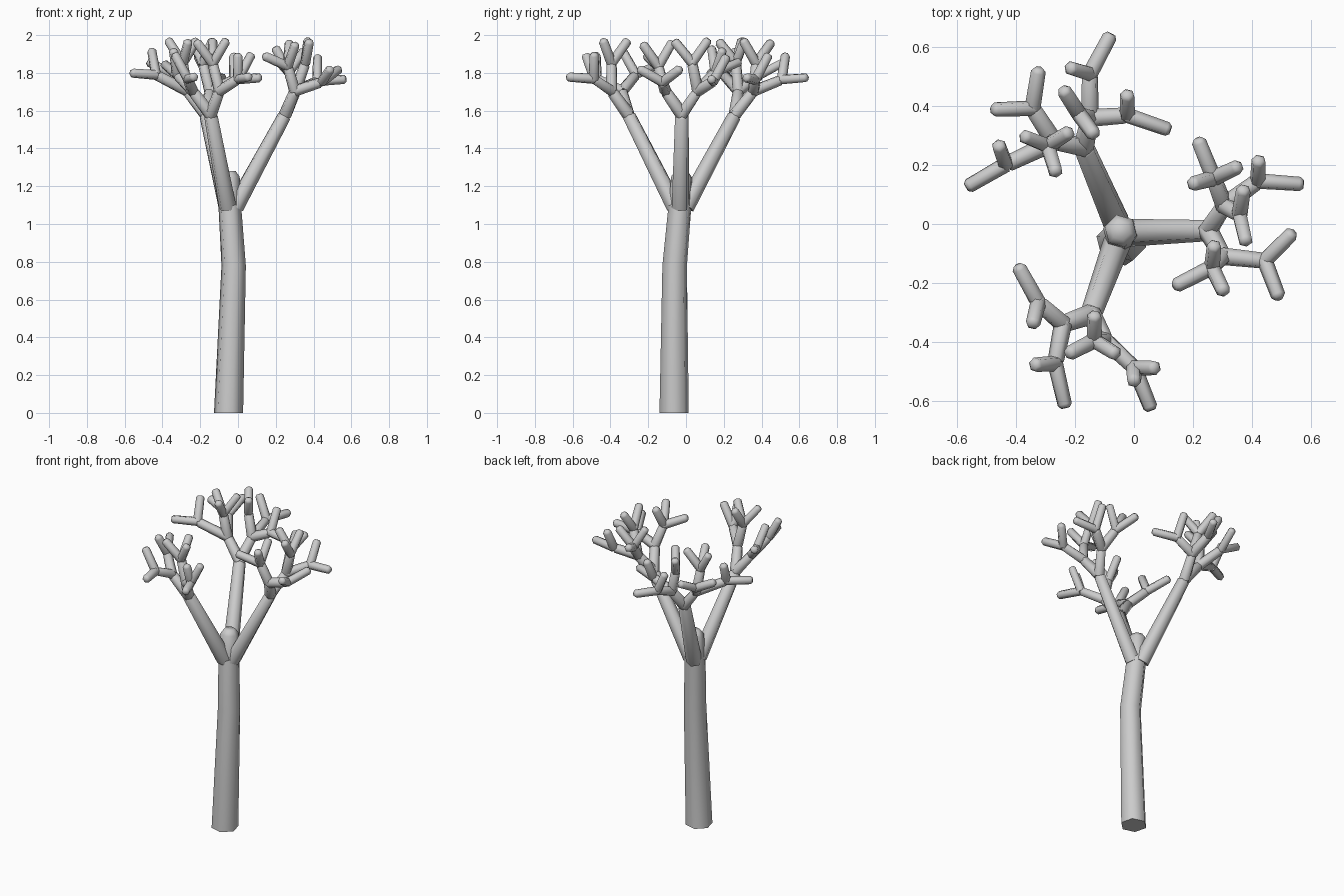
import bpy, bmesh, math
from mathutils import Vector

if "Cube" in bpy.data.objects:
    bpy.data.objects.remove(bpy.data.objects["Cube"])

SIDES = 6


def tube(name, pts, radii, cap=0.012):
    """Six-sided tapering limb along pts, with a small chamfered end cap."""
    pts, radii = [Vector(p) for p in pts], list(radii)
    end = pts[-1].copy()
    pts[-1] = end - (end - pts[-2]).normalized() * cap
    pts.append(end)
    radii.append(radii[-1] * 0.6)
    bm = bmesh.new()
    rings = []
    for i, (p, r) in enumerate(zip(pts, radii)):
        t = (pts[min(i + 1, len(pts) - 1)] - pts[max(i - 1, 0)]).normalized()
        if p.z == 0:
            t = Vector((0, 0, 1))
        u = Vector((0, 1, 0)) if abs(t.y) < 0.9 else Vector((1, 0, 0))
        u = (u - t * u.dot(t)).normalized()
        v = t.cross(u)
        angles = [math.tau * k / SIDES + 0.25 for k in range(SIDES)]
        rings.append([bm.verts.new(p + (u * math.cos(a) + v * math.sin(a)) * r) for a in angles])
    for r0, r1 in zip(rings, rings[1:]):
        for k in range(SIDES):
            j = (k + 1) % SIDES
            bm.faces.new((r0[k], r0[j], r1[j], r1[k])).smooth = True
    bm.faces.new(rings[0][::-1])
    bm.faces.new(rings[-1]).smooth = True
    bmesh.ops.recalc_face_normals(bm, faces=bm.faces)
    me = bpy.data.meshes.new(name)
    bm.to_mesh(me)
    bm.free()
    bpy.context.collection.objects.link(bpy.data.objects.new(name, me))


def grow(name, start, heading, rise, r0, r1, length=0.155):
    """Grow a limb from start by compass heading and rise angle; return its end."""
    h, e = math.radians(heading), math.radians(rise)
    step = Vector((math.cos(h) * math.cos(e), math.sin(h) * math.cos(e), math.sin(e)))
    end = start + step * length
    tube(name, [start, end], [r0, r1])
    return end


# Rise angles of the twigs at a branch end
OUT = (4, 62)            # one flat twig, one upright
PAIR = (28, 28)          # two half-raised twigs
CROWN = (50, 55, 55)     # steep tuft at the top
SPREAD = (22, 60, 52)    # one low twig, two raised

# Limb: end (x, y), then forks (heading, branches)
# Branch: heading, rise, length, twig pattern, twig headings
LIMBS = {
    "right": ((.25, -.022), [
        (57, [(36, 20, .15, OUT, (-4, 88)), (111, 45, .14, SPREAD, (112, 195, 25)),
              (-30, 68, .16, CROWN, (-77, 81))]),
        (-60, [(-6, 18, .15, PAIR, (45, -69)), (225, 68, .14, SPREAD, (207, 84, 296))])]),
    "back": ((-.17, .26), [
        (78, [(4, 25, .14, OUT, (-19, 90)), (90, 22, .16, OUT, (62, 163)),
              (160, 75, .15, CROWN, (123, 306))]),
        (170, [(205, 25, .2, OUT, (210, 110)), (123, 32, .16, PAIR, (81, 182)),
               (210, 80, .15, CROWN, (287, 158, 32))])]),
    "front": ((-.145, -.305), [
        (199, [(139, 38, .14, SPREAD, (119, 256)), (259, 25, .15, OUT, (283, 184))]),
        (298, [(317, 25, .15, OUT, (292, 0)), (180, 76, .15, CROWN, (207, 328, 90))])]),
}

# Trunk with a slight bend
tube("trunk", [(-.05, -.063, 0), (-.023, -.06, .78), (-.045, -.03, 1.12), (-.045, -.022, 1.28)],
     [.08, .067, .062, .056], cap=0.03)

# Main limbs, forks, branches and twigs
crotch = Vector((-.045, -.03, 1.09))
for side, (xy, forks) in LIMBS.items():
    top = Vector((*xy, 1.58))
    away = top - crotch
    away.z = 0
    tube(f"{side}_limb", [crotch + away.normalized() * .03, top], [.048, .037])
    for i, (heading, branches) in enumerate(forks, 1):
        fork = grow(f"{side}_fork_{i}", top, heading, 51, .035, .03, .16)
        for j, (turn, rise, size, pattern, twigs) in enumerate(branches, 1):
            node = grow(f"{side}_branch_{i}_{j}", fork, turn, rise, .031, .028, size)
            for k, (way, lift) in enumerate(zip(twigs, pattern), 1):
                grow(f"{side}_twig_{i}_{j}_{k}", node, way, lift, .027, .025)

# Extra upright twig on the front outer branch
grow("front_twig_upright", Vector((.0, -.485, 1.77)), 270, 70, .027, .025, .14)
